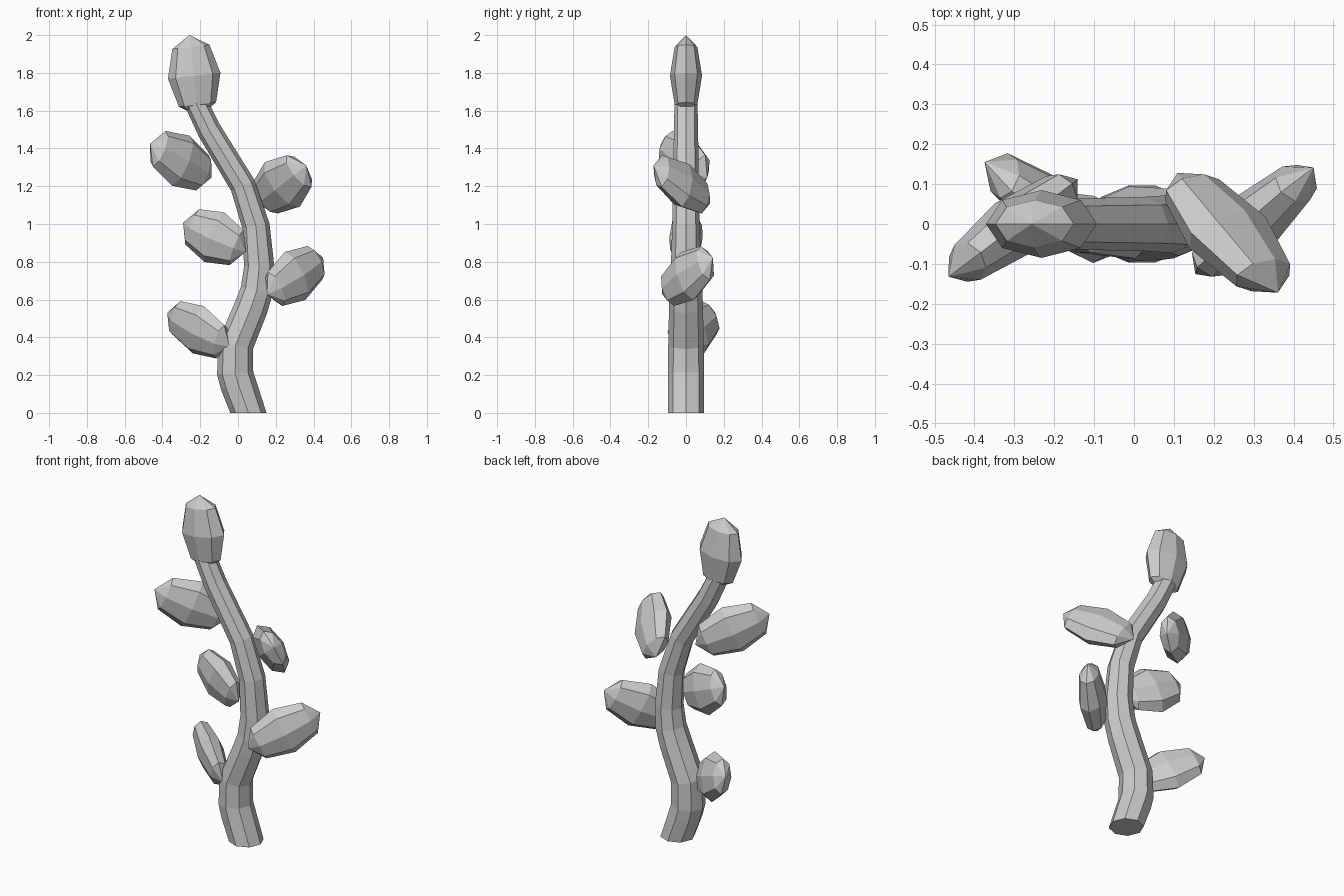
import bpy, bmesh
from math import radians, sin, cos, pi
from mathutils import Vector, Matrix

if "Cube" in bpy.data.objects:
    bpy.data.objects.remove(bpy.data.objects["Cube"])

SIDES = 8


def add_object(name, bm):
    bmesh.ops.recalc_face_normals(bm, faces=bm.faces)
    mesh = bpy.data.meshes.new(name)
    bm.to_mesh(mesh)
    bm.free()
    obj = bpy.data.objects.new(name, mesh)
    bpy.context.collection.objects.link(obj)
    return obj


def add_stem(path):
    """Eight-sided tapering tube along a path of (x, z, radius) in the XZ plane."""
    bm = bmesh.new()
    rings = []
    for i, (x, z, r) in enumerate(path):
        x0, z0, _ = path[max(i - 1, 0)]
        x1, z1, _ = path[min(i + 1, len(path) - 1)]
        tangent = Vector((x1 - x0, 0, z1 - z0)).normalized()
        if i == 0:                       # flat cut on the ground
            tangent = Vector((0, 0, 1))
        side = Vector((tangent.z, 0, -tangent.x))
        ring = []
        for k in range(SIDES):
            a = 2 * pi * k / SIDES
            ring.append(bm.verts.new(Vector((x, 0, z)) + side * r * cos(a)
                                     + Vector((0, r * sin(a), 0))))
        rings.append(ring)
    for lo, hi in zip(rings, rings[1:]):
        for k in range(SIDES):
            n = (k + 1) % SIDES
            bm.faces.new((lo[k], lo[n], hi[n], hi[k]))
    bm.faces.new(rings[0])
    bm.faces.new(rings[-1])
    return add_object("stem", bm)


def add_pod(name, center, yaw, lift, roll, size):
    """Flattened low-poly ellipsoid; size = (thin, wide, long) half extents."""
    yaw, lift, roll = radians(yaw), radians(lift), radians(roll)
    axis = Vector((cos(yaw) * cos(lift), sin(yaw) * cos(lift), sin(lift)))
    thin = Vector((-sin(yaw), cos(yaw), 0))
    wide = axis.cross(thin)
    thin, wide = (thin * cos(roll) + wide * sin(roll),
                  wide * cos(roll) - thin * sin(roll))
    rot = Matrix((thin, wide, axis)).transposed().to_4x4()
    bm = bmesh.new()
    bmesh.ops.create_uvsphere(
        bm, u_segments=SIDES, v_segments=4, radius=1,
        matrix=Matrix.Translation(center) @ rot @ Matrix.Diagonal((*size, 1)))
    return add_object(name, bm)


# Winding stem
add_stem([
    (0.055, 0.00, 0.096), (0.002, 0.15, 0.096), (-0.015, 0.21, 0.096),
    (-0.012, 0.36, 0.094), (0.07, 0.56, 0.090), (0.10, 0.65, 0.086),
    (0.112, 0.775, 0.080), (0.095, 0.99, 0.073), (0.025, 1.205, 0.068),
    (-0.152, 1.495, 0.064), (-0.222, 1.64, 0.061), (-0.228, 1.70, 0.055),
])

# Side pods: name, centre, yaw, lift, roll, half extents
PODS = [
    ("lower_left_pod", (-0.21, 0.04, 0.44), 145, 24, -12, (0.075, 0.14, 0.22)),
    ("middle_left_pod", (-0.125, 0.0, 0.93), 163, 24, -6, (0.075, 0.145, 0.19)),
    ("upper_left_pod", (-0.303, -0.01, 1.335), 217, 24, 0, (0.077, 0.145, 0.222)),
    ("lower_right_pod", (0.302, 0.008, 0.725), 42, 26, -5, (0.077, 0.142, 0.222)),
    ("upper_right_pod", (0.235, -0.022, 1.21), -50, 27, 28, (0.078, 0.15, 0.22)),
]
for pod in PODS:
    add_pod(*pod)

# Crowning bud, leaning slightly left
add_pod("top_bud", (-0.232, 0, 1.785), 180, 83.5, 90, (0.14, 0.085, 0.217))
bpy.data.objects["top_bud"].data.update()
